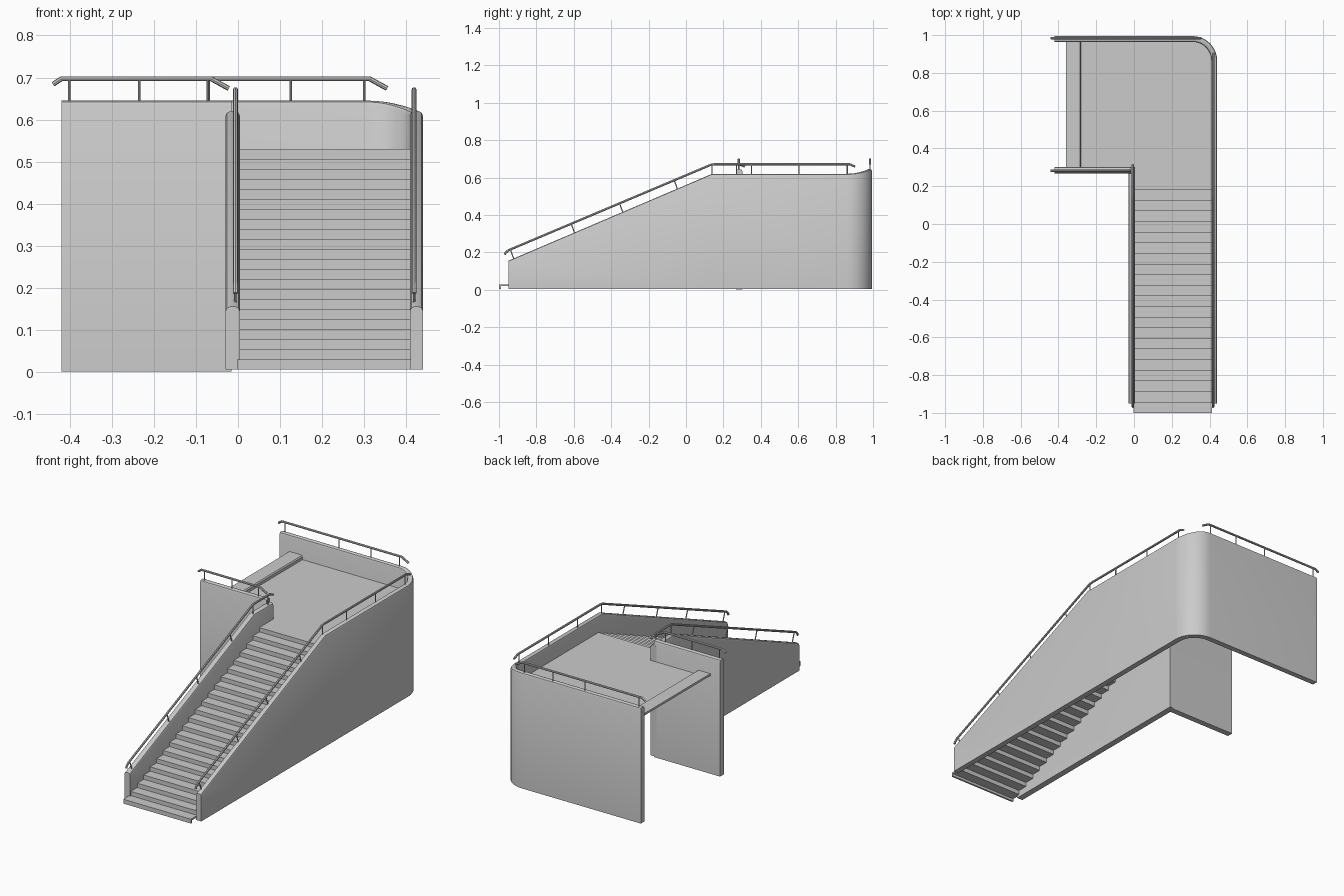
import bpy, bmesh, math
from mathutils import Vector

if "Cube" in bpy.data.objects:
    bpy.data.objects.remove(bpy.data.objects["Cube"])

SLOPE = (0.62 - 0.155) / (0.14 + 0.95)


def finish(name, bm, smooth=True):
    bmesh.ops.recalc_face_normals(bm, faces=bm.faces)
    me = bpy.data.meshes.new(name)
    bm.to_mesh(me)
    bm.free()
    ob = bpy.data.objects.new(name, me)
    bpy.context.collection.objects.link(ob)
    if smooth:
        bpy.ops.object.select_all(action='DESELECT')
        ob.select_set(True)
        bpy.context.view_layer.objects.active = ob
        bpy.ops.object.shade_smooth_by_angle(angle=math.radians(35))
    return ob


def wall(name, path, half, bottom):
    """Sweep a round-topped wall section along (x, y, top) points."""
    bm = bmesh.new()
    r = half * 0.7
    section = [(-half, None), (-half, -r), (-half + r * 0.3, -r * 0.3), (-half + r, 0),
               (half - r, 0), (half - r * 0.3, -r * 0.3), (half, -r), (half, None)]
    rings = []
    for i, (x, y, top) in enumerate(path):
        a = Vector(path[max(i - 1, 0)][:2])
        b = Vector(path[min(i + 1, len(path) - 1)][:2])
        d = (b - a).normalized()
        n = Vector((d.y, -d.x))
        rings.append([bm.verts.new((x + n.x * o, y + n.y * o,
                                    bottom if h is None else top + h)) for o, h in section])
    k = len(section)
    for p, q in zip(rings, rings[1:]):
        for j in range(k):
            bm.faces.new((p[j], p[(j + 1) % k], q[(j + 1) % k], q[j]))
    bm.faces.new(rings[0])
    bm.faces.new(rings[-1])
    return finish(name, bm)


def prism(name, outline, shift):
    """Extrude a closed 3D outline along a vector."""
    bm = bmesh.new()
    f = bm.faces.new([bm.verts.new(p) for p in outline])
    g = bmesh.ops.extrude_face_region(bm, geom=[f])
    bmesh.ops.translate(bm, vec=shift,
                        verts=[v for v in g['geom'] if isinstance(v, bmesh.types.BMVert)])
    return finish(name, bm, False)


def tubes(name, paths, radius):
    cu = bpy.data.curves.new(name + "_path", 'CURVE')
    cu.dimensions = '3D'
    cu.bevel_depth = radius
    cu.bevel_resolution = 2
    cu.use_fill_caps = True
    for pts in paths:
        s = cu.splines.new('POLY')
        s.points.add(len(pts) - 1)
        for p, c in zip(s.points, pts):
            p.co = (*c, 1)
    ob = bpy.data.objects.new(name, cu)
    bpy.context.collection.objects.link(ob)
    bpy.ops.object.select_all(action='DESELECT')
    ob.select_set(True)
    bpy.context.view_layer.objects.active = ob
    bpy.ops.object.convert(target='MESH')
    bpy.ops.object.shade_smooth_by_angle(angle=math.radians(40))


def arc(cx, cy, r, n=10):
    return [(cx + r * math.cos(t), cy + r * math.sin(t))
            for t in [math.pi / 2 * i / n for i in range(n + 1)]]


# outer wall: sloped side, rounded corner, back run
half = 0.0155
corner = arc(0.3095, 0.8645, 0.115)
path = [(0.4245, -0.95, 0.155), (0.4245, 0.14, 0.62)]
for i, (x, y) in enumerate(corner):
    t = i / (len(corner) - 1)
    path.append((x, y, 0.62 + 0.025 * t * t * (3 - 2 * t)))
path.append((-0.42, 0.9795, 0.645))
wall("outer_wall", path, half, 0.005)

# inner stair wall and the front wing wall
wall("inner_stair_wall", [(-0.0125, -0.95, 0.155), (-0.0125, 0.14, 0.62),
                          (-0.0125, 0.302, 0.62)], 0.0175, 0.005)
wall("front_wing_wall", [(-0.015, 0.285, 0.645), (-0.03, 0.285, 0.645),
                         (-0.42, 0.285, 0.645)], 0.0165, 0.0)

# stairs: folded sheet with a stepped underside
N, run, rise, y0, z0 = 21, 1.18 / 21, 0.525 / 22, -1.0, 0.005
upper, lower = [(y0, z0)], [(y0 + 0.01, z0)]
for k in range(N):
    z = z0 + rise * (k + 1)
    upper += [(y0 + run * k, z), (y0 + run * (k + 1), z)]
    lower += [(y0 + run * k + 0.01, z - 0.01), (y0 + run * (k + 1) + 0.01, z - 0.01)]
upper.append((0.18, 0.53))
lower.append((0.19, 0.52))
prism("stairs", [(-0.002, y, z) for y, z in upper + lower[::-1]], (0.414, 0, 0))

# landing floor with rounded back corner
floor = [(0.0, 0.18), (0.412, 0.18)] + arc(0.3095, 0.8645, 0.1025) + \
        [(-0.285, 0.967), (-0.285, 0.295), (0.0, 0.295)]
prism("landing", [(x, y, 0.53) for x, y in floor], (0, 0, -0.012))

# first step of the next flight
step = [(-0.28, 0.518), (-0.28, 0.545), (-0.285, 0.552), (-0.295, 0.554),
        (-0.36, 0.554), (-0.36, 0.542), (-0.292, 0.542), (-0.292, 0.518)]
prism("next_flight_step", [(x, 0.298, z) for x, z in step], (0, 0.67, 0))

# handrails
def side_rail(x, end):
    return [(x, -0.968, 0.187), (x, -0.966, 0.196), (x, -0.95, 0.211), (x, 0.135, 0.669),
            (x, 0.155, 0.671), (x, end - 0.03, 0.671), (x, end, 0.658)]


def cross_rail(y, right):
    return [(-0.44, y, 0.684), (-0.42, y, 0.697), (right - 0.042, y, 0.697), (right, y, 0.674)]


tubes("handrails", [side_rail(0.419, 0.905), side_rail(-0.006, 0.315),
                    cross_rail(0.984, 0.355), cross_rail(0.282, -0.022)], 0.006)

# handrail posts
posts = []
for x, level in ((0.419, (0.14, 0.35, 0.605, 0.862)), (-0.006, (0.14, 0.27))):
    for y in (-0.92, -0.595, -0.337, -0.045):
        z = 0.155 + SLOPE * (y + 0.95)
        posts.append([(x, y, z - 0.005), (x, y - 0.018, z + 0.045)])
    posts += [[(x, y, 0.61), (x, y, 0.67)] for y in level]
posts += [[(x, 0.984, 0.635), (x, 0.984, 0.697)] for x in (-0.402, -0.07, 0.125, 0.30)]
posts += [[(x, 0.282, 0.635), (x, 0.282, 0.697)] for x in (-0.402, -0.235, -0.072)]
tubes("handrail_posts", posts, 0.003)
